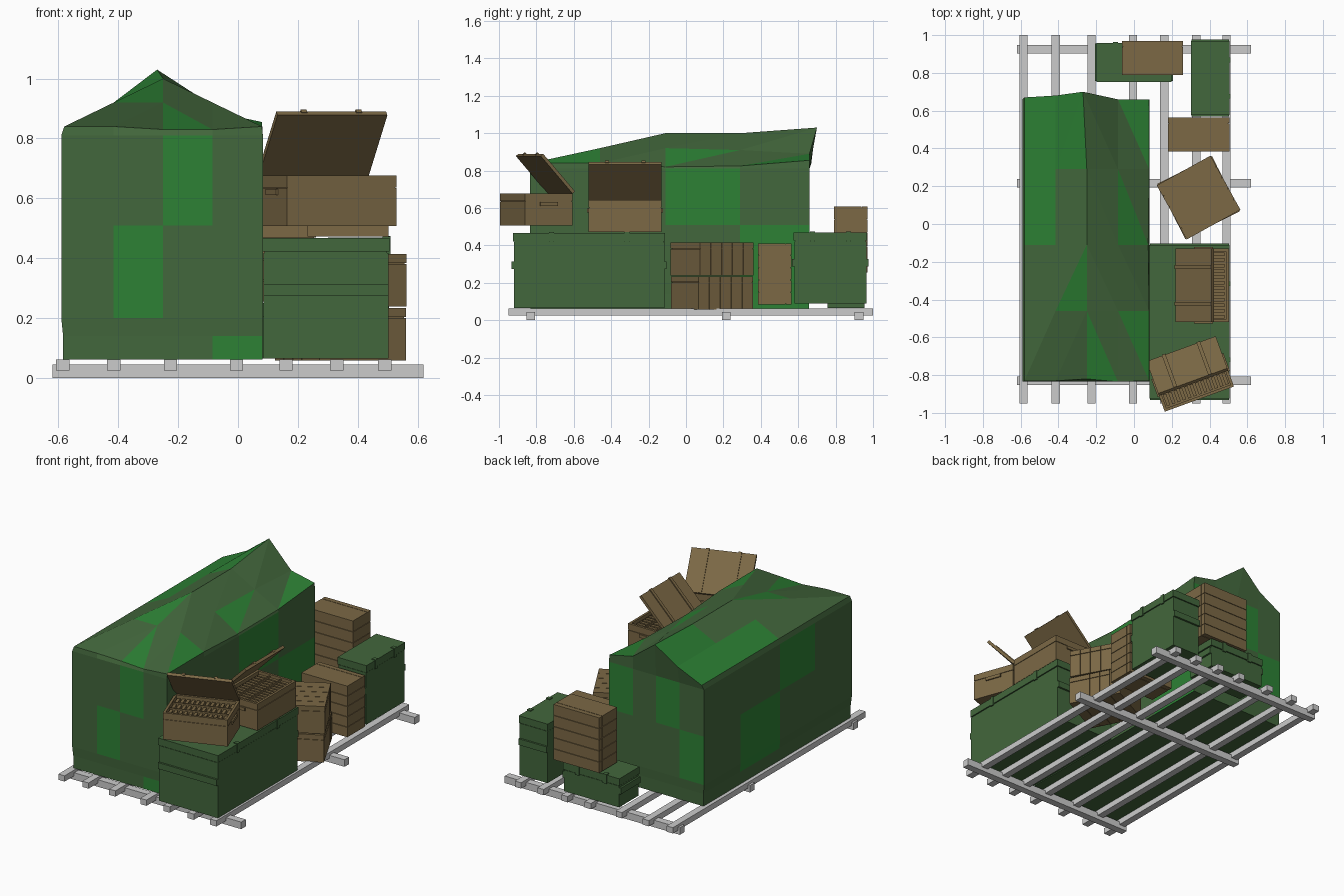
import bpy, bmesh
from math import radians
from mathutils import Matrix, Vector

if "Cube" in bpy.data.objects:
    bpy.data.objects.remove(bpy.data.objects["Cube"])


def material(name, rgb):
    m = bpy.data.materials.new(name)
    m.use_nodes = True
    m.diffuse_color = (*rgb, 1)
    m.node_tree.nodes["Principled BSDF"].inputs["Base Color"].default_value = (*rgb, 1)
    return m


GREEN = material("drab green", (0.055, 0.135, 0.045))
BRIGHT = material("bright green", (0.026, 0.22, 0.035))
WOOD = material("crate wood", (0.2, 0.14, 0.06))
GREY = material("pale grey", (0.6, 0.6, 0.6))


def finish(name, bm, mats, matrix=None):
    me = bpy.data.meshes.new(name)
    bm.to_mesh(me)
    bm.free()
    ob = bpy.data.objects.new(name, me)
    for m in mats:
        me.materials.append(m)
    if matrix:
        ob.matrix_world = matrix
    bpy.context.collection.objects.link(ob)
    return ob


def boxes(name, parts, mat, matrix=None):
    """One object made from boxes given as (low corner, high corner)."""
    bm = bmesh.new()
    for lo, hi in parts:
        lo, hi = Vector(lo), Vector(hi)
        t = Matrix.Translation((lo + hi) / 2) @ Matrix.Diagonal((*(hi - lo), 1))
        bmesh.ops.create_cube(bm, size=1, matrix=t)
    return finish(name, bm, [mat], matrix)


# Pallet: cross beams under long slats
boxes("pallet_beams", [((-0.62, y - 0.023, 0), (0.62, y + 0.023, 0.045))
                       for y in (-0.83, 0.215, 0.925)], GREY)
boxes("pallet_slats", [((x - 0.022, -0.95, 0.025), (x + 0.022, 1, 0.062))
                       for x in (-0.585, -0.415, -0.225, -0.005, 0.16, 0.33, 0.49)], GREY)


# Tarpaulin: wall rings below a hipped roof grid
XS = (-0.58, -0.415, -0.25, -0.085, 0.08)
YS = (-0.83, -0.46, -0.11, 0.29, 0.67)
ROWS = (0.062, 0.14, 0.2, 0.51, 0.81)
NUDGE = {(2, 4): (-0.02, 0.03, 0.03), (3, 4): (0, -0.01, -0.03), (4, 4): (0, -0.01, 0.015),
         (3, 3): (0, 0, -0.01), (2, 0): (0, 0.01, -0.01), (3, 0): (0, -0.005, -0.01),
         (4, 2): (-0.005, 0, -0.02), (4, 3): (0, 0, -0.015), (1, 4): (0, 0.01, 0)}
WALL_PATCHES = {(3, 0), (1, 2), (2, 3), (6, 3), (7, 0), (7, 1), (7, 2), (8, 3),
                (10, 3), (11, 2), (13, 1), (13, 2), (14, 3)}
ROOF_PATCHES = {(0, 2, 0), (0, 2, 1), (0, 3, 0), (0, 3, 1), (1, 3, 0), (1, 3, 1),
                (1, 1, 0), (2, 0, 0), (3, 0, 1), (3, 2, 0), (3, 3, 1)}


def build_tarp():
    bm = bmesh.new()
    roof = {}
    for i, x in enumerate(XS):
        for j, y in enumerate(YS):
            z = 0.84 + 0.16 * min(1 - abs(i - 2) / 2, j / 2)
            roof[i, j] = bm.verts.new(Vector((x, y, z)) + Vector(NUDGE.get((i, j), (0, 0, 0))))
    for i in range(4):
        for j in range(4):
            a, b, c, d = roof[i, j], roof[i + 1, j], roof[i + 1, j + 1], roof[i, j + 1]
            tris = ((a, b, c), (a, c, d)) if i < 2 else ((a, b, d), (b, c, d))
            for k, tri in enumerate(tris):
                bm.faces.new(tri).material_index = (i, j, k) in ROOF_PATCHES
    n = range(4)
    rim = ([(k, 0) for k in n] + [(4, k) for k in n]
           + [(4 - k, 4) for k in n] + [(0, 4 - k) for k in n])
    rings = []
    for r, z in enumerate(ROWS):
        ring = []
        for i, j in rim:
            out = 0.01 if r in (2, 3, 4) else 0.004
            dx = out * ((i == 4) - (i == 0)) * (0.3 if i == 4 else 1)
            dy = 0.5 * out * ((j == 4) - (j == 0)) - (0.015 if j == 4 else 0)
            ring.append(bm.verts.new((XS[i] + dx, YS[j] + dy, z)))
        rings.append(ring)
    rings.append([roof[p] for p in rim])
    for r in range(len(ROWS)):
        for k in range(len(rim)):
            m = (k + 1) % len(rim)
            f = bm.faces.new((rings[r][k], rings[r][m], rings[r + 1][m], rings[r + 1][k]))
            f.material_index = (k, r) in WALL_PATCHES
    bm.faces.new(rings[0])
    bmesh.ops.recalc_face_normals(bm, faces=bm.faces)
    finish("tarpaulin", bm, [GREEN, BRIGHT])


build_tarp()


# Green chests: body, proud lid, end battens and latches; long axis is x or y
def chest(name, lo, hi, axis):
    lo, hi = Vector(lo), Vector(hi)
    seam = hi.z - 0.045
    e = 0.004
    parts = [(lo, (hi.x, hi.y, seam - 0.004)),
             ((lo.x + e, lo.y + e, seam - e), (hi.x - e, hi.y - e, seam)),
             ((lo.x - e, lo.y - e, seam), (hi.x + e, hi.y + e, hi.z))]
    mid = lo.z + 0.57 * (hi.z - lo.z)
    for end, s in ((lo, -1), (hi, 1)):
        p, q = Vector((lo.x, lo.y, mid - 0.02)), Vector((hi.x, hi.y, mid + 0.02))
        p[axis] = min(end[axis], end[axis] + s * 0.012)
        q[axis] = max(end[axis], end[axis] + s * 0.012)
        parts.append((p, q))
    side = 1 - axis
    for t in (0.25, 0.75):
        c = lo[axis] + t * (hi[axis] - lo[axis])
        p, q = Vector((0, 0, seam - 0.01)), Vector((0, 0, hi.z + 0.005))
        p[axis], q[axis] = c - 0.013, c + 0.013
        p[side], q[side] = hi[side] - 0.02, hi[side] + 0.008
        parts.append((p, q))
    boxes(name, parts, GREEN)


chest("large_chest", (0.085, -0.92, 0.065), (0.502, -0.115, 0.467), 1)
chest("tall_chest", (0.305, 0.58, 0.09), (0.502, 0.965, 0.47), 1)
chest("low_chest", (-0.195, 0.757, 0.065), (0.195, 0.955, 0.25), 0)


# Planked crates: core, stacked planks, and a planked lid on the local +y side
def plank_crate(name, matrix, w=0.325, d=0.18, h=0.33, n=5):
    w, d, h = w / 2, d / 2, h / 2
    gap, split = 0.003, d - 0.03
    parts = [((-w + 0.006, -d + 0.006, -h + 0.006), (w - 0.006, d - 0.006, h - 0.006))]
    step = 2 * h / n
    for k in range(n):
        z0, z1 = -h + k * step + gap / 2, -h + (k + 1) * step - gap / 2
        parts += [((-w, -d, z0), (w, split - gap, z1)), ((-w, split, z0), (w, d, z1))]
    boxes(name, parts, WOOD, matrix)


def place(x, y, z, turn=0):
    return Matrix.Translation((x, y, z)) @ Matrix.Rotation(radians(turn), 4, "Z")


plank_crate("rear_plank_crate", place(0.098, 0.88, 0.432), h=0.356)
plank_crate("side_plank_crate", place(0.342, 0.475, 0.248))
on_side = Matrix.Rotation(radians(90), 4, "X")
plank_crate("lower_turned_crate", place(0.342, 0.14, 0.146, 27) @ on_side, d=0.175)
plank_crate("upper_turned_crate", place(0.342, 0.14, 0.327, 29) @ on_side, d=0.175)


# Open crates: walls, rim strip, packed contents, end grips and a raised lid
def open_crate(name, matrix, angle, w=0.39, d=0.27, h=0.17):
    w, d = w / 2, d / 2
    t, rim = 0.015, h - 0.04
    parts = [((-w, -d, 0), (w, d, 0.02))]
    for z0, z1, e in ((0, rim - 0.003, 0), (rim - 0.003, rim, 0.004), (rim, h, 0)):
        a, b = w - e, d - e
        parts += [((-a, s * b - (t - e if s > 0 else 0), z0),
                   (a, s * b + (t - e if s < 0 else 0), z1)) for s in (-1, 1)]
        parts += [((s * a - (t - e if s > 0 else 0), -b, z0),
                   (s * a + (t - e if s < 0 else 0), b, z1)) for s in (-1, 1)]
    parts += [((s * w - 0.008, -0.05, rim - 0.025), (s * w + 0.008, 0.05, rim - 0.005))
              for s in (-1, 1)]
    boxes(name + "_body", parts, WOOD, matrix)
    # packed rows with divider strips
    load = [((-w + t, -d + t, 0.02), (w - t, d - t, h - 0.035))]
    cols, rows = 12, 3
    cw, rd = 2 * (w - t) / cols, 2 * (d - t) / rows
    for i in range(cols):
        for j in range(rows):
            x, y = -w + t + i * cw, -d + t + j * rd
            load.append(((x + 0.006, y + 0.008, h - 0.04), (x + cw - 0.006, y + rd - 0.008, h - 0.016)))
    load += [((-w + t, -d + t + j * rd - 0.004, h - 0.04), (w - t, -d + t + j * rd + 0.004, h - 0.008))
             for j in range(1, rows)]
    boxes(name + "_contents", load, WOOD, matrix)
    # lid hinged along the local +y edge, with two battens outside
    lid = [((-w, -2 * d, 0), (w, 0, 0.018))]
    lid += [((x - 0.01, -2 * d - 0.004, 0.01), (x + 0.01, 0, 0.024)) for x in (-w / 2, w / 2)]
    hinge = Matrix.Translation((0, d, h)) @ Matrix.Rotation(radians(-angle), 4, "X")
    boxes(name + "_lid", lid, WOOD, matrix @ hinge)


open_crate("front_open_crate", place(0.3, -0.8, 0.507, 20), 48)
open_crate("side_open_crate", place(0.367, -0.325, 0.472, 90), 45)
